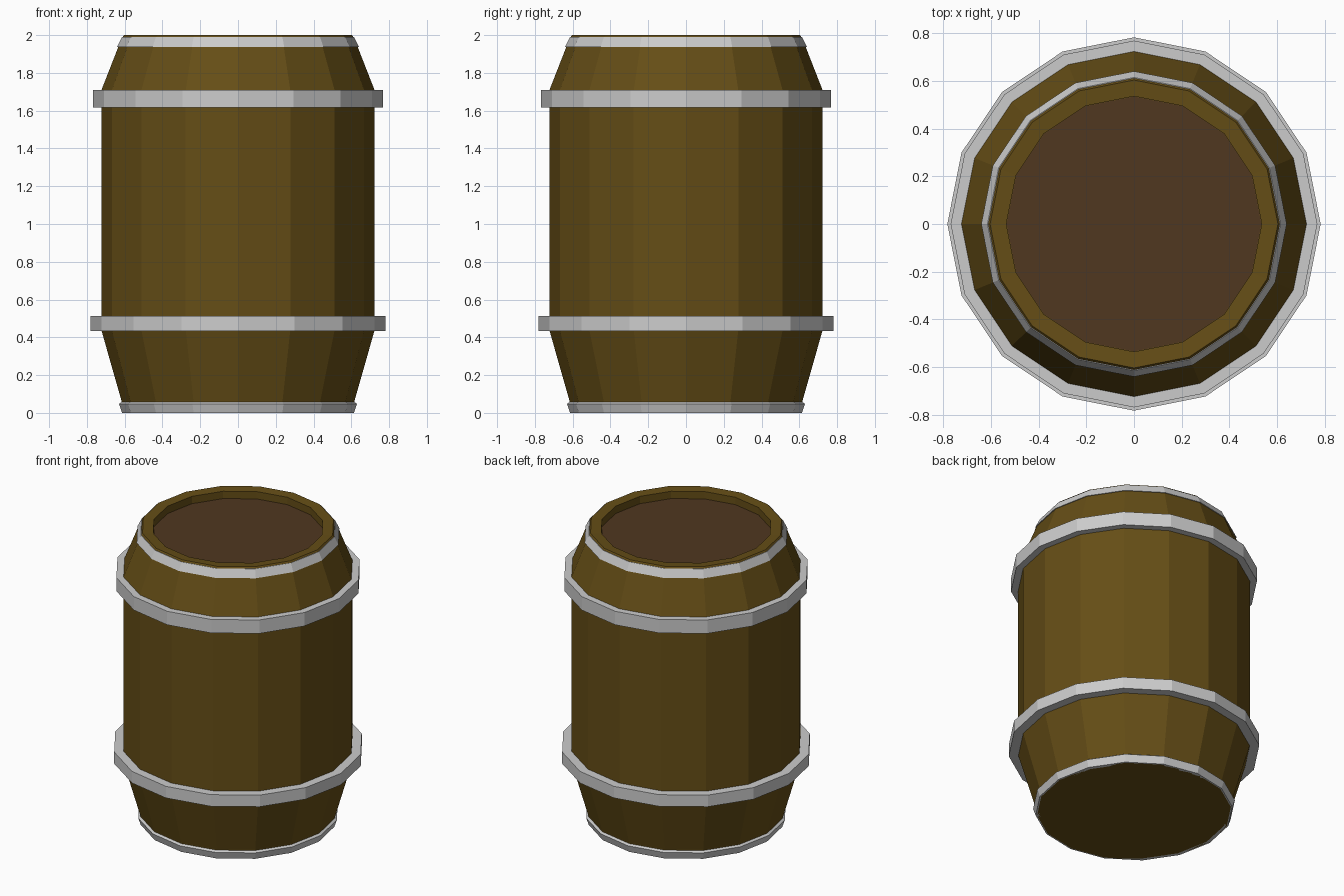
import bpy, bmesh
from math import cos, sin, tau

if "Cube" in bpy.data.objects:
    bpy.data.objects.remove(bpy.data.objects["Cube"])

SIDES = 16


def material(name, rgb):
    m = bpy.data.materials.new(name)
    m.diffuse_color = (*rgb, 1)
    m.use_nodes = True
    m.node_tree.nodes["Principled BSDF"].inputs["Base Color"].default_value = m.diffuse_color
    return m


def lathe(name, profile, mat=None, ring=False):
    """Spin (radius, z) points into a 16-sided solid; a ring closes on itself, otherwise ends are capped."""
    bm = bmesh.new()
    loops = [[bm.verts.new((r * cos(tau * i / SIDES), r * sin(tau * i / SIDES), z))
              for i in range(SIDES)] for r, z in profile]
    pairs = list(zip(loops, loops[1:]))
    if ring:
        pairs.append((loops[-1], loops[0]))
    else:
        bm.faces.new(loops[0])
        bm.faces.new(loops[-1])
    for a, b in pairs:
        for i in range(SIDES):
            j = (i + 1) % SIDES
            bm.faces.new((a[i], a[j], b[j], b[i]))
    bmesh.ops.recalc_face_normals(bm, faces=bm.faces)
    mesh = bpy.data.meshes.new(name)
    bm.to_mesh(mesh)
    bm.free()
    obj = bpy.data.objects.new(name, mesh)
    bpy.context.collection.objects.link(obj)
    if mat:
        mesh.materials.append(mat)
    return obj


wood = material("wood", (0.13, 0.075, 0.008))
lid_wood = material("lid_wood", (0.08, 0.038, 0.014))

# Staves with recessed top
lathe("barrel_body", [(0.605, 0.0), (0.617, 0.065), (0.723, 0.437), (0.723, 1.709), (0.615, 1.985),
                      (0.603, 2.0), (0.535, 1.995), (0.535, 1.94)], wood)

# Lid sunk inside the rim
lathe("lid", [(0.534, 1.93), (0.534, 1.945)], lid_wood)

# Iron hoops
lathe("upper_hoop", [(0.70, 1.617), (0.768, 1.617), (0.768, 1.71), (0.70, 1.71)], ring=True)
lathe("lower_hoop", [(0.70, 0.434), (0.782, 0.434), (0.782, 0.514), (0.70, 0.514)], ring=True)
lathe("top_hoop", [(0.59, 1.937), (0.64, 1.937), (0.614, 1.99), (0.59, 1.99)], ring=True)
lathe("bottom_hoop", [(0.59, 0.0), (0.614, 0.0), (0.63, 0.048), (0.612, 0.06), (0.59, 0.06)], ring=True)
